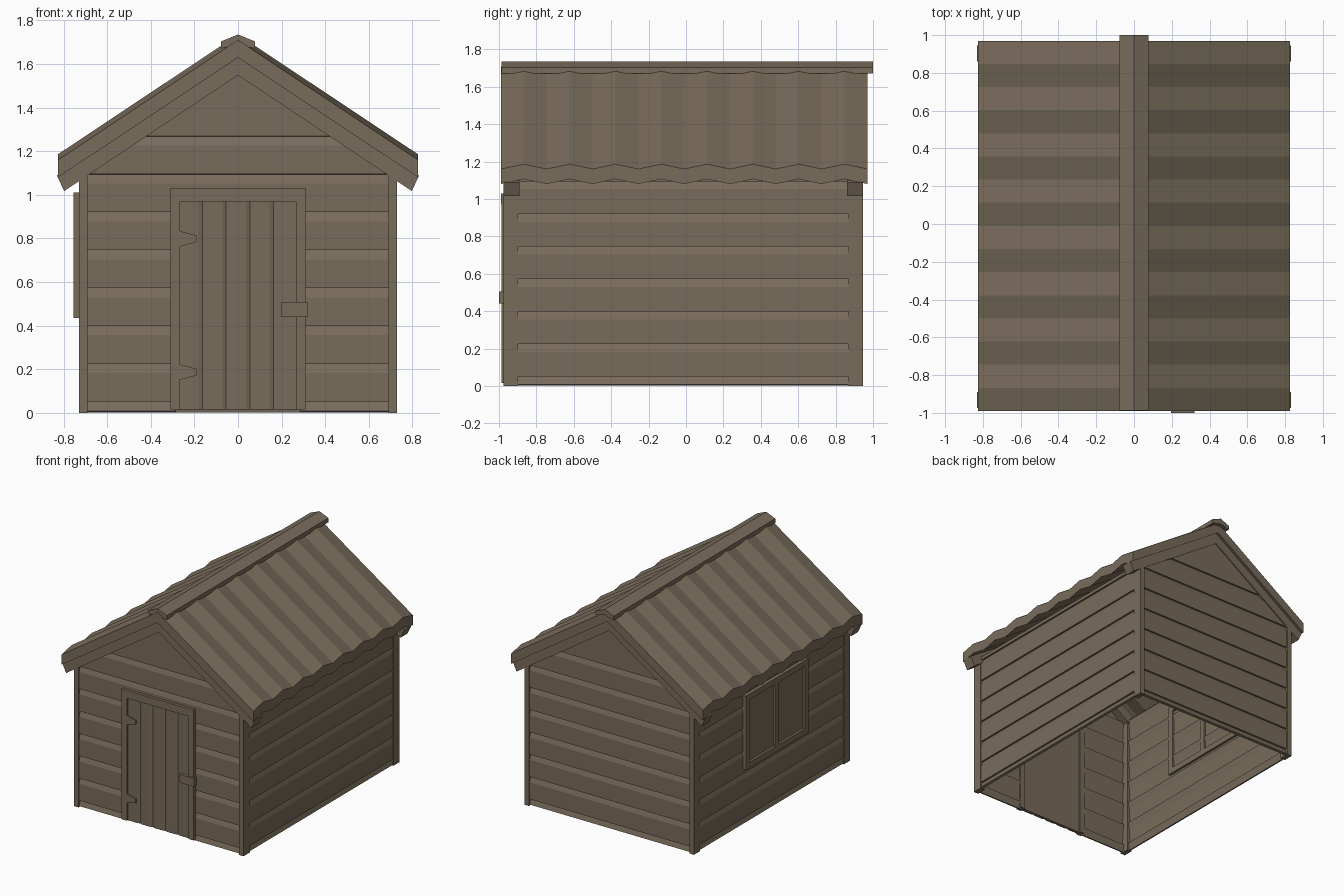
import bpy, bmesh
from math import pi
from mathutils import Matrix, Vector

if "Cube" in bpy.data.objects:
    bpy.data.objects.remove(bpy.data.objects["Cube"])

wood = bpy.data.materials.new("weathered_wood")
wood.diffuse_color = (0.19, 0.15, 0.105, 1)
wood.use_nodes = True
wood.node_tree.nodes["Principled BSDF"].inputs["Base Color"].default_value = wood.diffuse_color
CY = -0.015          # centre of the walls along y
PITCH = 0.665        # roof slope


def finish(name, bm, fix=True):
    if fix:
        bmesh.ops.recalc_face_normals(bm, faces=bm.faces)
    me = bpy.data.meshes.new(name)
    bm.to_mesh(me)
    bm.free()
    ob = bpy.data.objects.new(name, me)
    bpy.context.collection.objects.link(ob)
    me.materials.append(wood)
    return ob


def loft(name, rings):
    """Closed skin through a list of equal-length point rings."""
    bm = bmesh.new()
    vs = [[bm.verts.new(p) for p in r] for r in rings]
    n = len(vs[0])
    for a, b in zip(vs, vs[1:]):
        for i in range(n):
            bm.faces.new((a[i], a[(i + 1) % n], b[(i + 1) % n], b[i]))
    bm.faces.new(vs[0])
    bm.faces.new(vs[-1])
    return finish(name, bm)


def prism_y(name, pts, y0, y1):
    return loft(name, [[(x, y, z) for x, z in pts] for y in (y0, y1)])


def box(name, x0, x1, y0, y1, z0, z1):
    return prism_y(name, [(x0, z0), (x1, z0), (x1, z1), (x0, z1)], y0, y1)


def mirrored(half):
    """Mirror a half profile that starts and ends on x = 0."""
    return half + [(-x, z) for x, z in half[-2:0:-1]]


def siding(name, angle, dist, left, right, z0, z1):
    """Shiplap board sheet; left/right are functions of height."""
    prof = [(0, z0)]
    for k in range(8):
        top = 0.05 + 0.174 * k
        prof += [p for p in ((0, top - 0.042), (0.014, top), (0, top + 0.0005))
                 if z0 < p[1] < z1]
    prof.append((0, z1))
    bm = bmesh.new()
    rows = [[bm.verts.new((f(z), -dist + o, z)) for f in (left, right)]
            for o, z in prof]
    for a, b in zip(rows, rows[1:]):
        bm.faces.new((a[0], a[1], b[1], b[0]))
    bm.transform(Matrix.Translation((0, CY, 0)) @ Matrix.Rotation(angle, 4, 'Z'))
    ob = finish(name, bm, fix=False)
    m = ob.modifiers.new("thickness", 'SOLIDIFY')
    m.thickness = 0.018
    m.offset = -1
    return ob


def const(v):
    return lambda z: v


def gable(z):
    return min(0.715, (1.655 - z) / PITCH)


# Walls
siding("right_wall", pi / 2, 0.727, const(-0.94), const(0.94), 0.008, 1.12)
siding("left_wall", -pi / 2, 0.727, const(-0.94), const(0.94), 0.008, 1.12)
siding("back_wall", pi, 0.952, const(-0.715), const(0.715), 0.008, 1.17)
siding("back_gable", pi, 0.952, lambda z: -gable(z), gable, 1.17, 1.65)
siding("front_wall_left", 0, 0.952, const(-0.715), const(-0.285), 0.008, 1.0)
siding("front_wall_right", 0, 0.952, const(0.285), const(0.715), 0.008, 1.0)
siding("front_wall_top", 0, 0.952, const(-0.715), const(0.715), 1.0, 1.17)
siding("front_gable", 0, 0.952, lambda z: -gable(z), gable, 1.17, 1.65)

# Corner posts
for side, s in (("right", 1), ("left", -1)):
    for end, y0 in (("front", -0.975), ("back", 0.868)):
        box(f"{end}_{side}_corner_post", *sorted((s * 0.69, s * 0.73)),
            y0, y0 + 0.077, 0, 1.12)

# Gable rafters
rafter = mirrored([(0, 1.64), (0.83, 1.088), (0.797, 1.017), (0, 1.548)])
prism_y("front_rafter", rafter, -0.975, -0.89)
prism_y("back_rafter", rafter, 0.86, 0.945)

# Corrugated roof
rings = []
for i in range(17):
    w = 0.026 * (i % 2)
    y = -0.99 + 1.96 * i / 16
    half = [(0, 1.16 + 0.825 * PITCH), (0.825, 1.16), (0.825, 1.08),
            (0, 1.08 + 0.825 * PITCH)]
    rings.append([(x, y, z + w) for x, z in mirrored(half)])
loft("corrugated_roof", rings)

# Ridge cap
prism_y("ridge_cap", mirrored([(0, 1.735), (0.078, 1.703), (0.078, 1.67), (0, 1.69)]),
        -0.987, 1.0)

# Door with grooved planks
front = [(-0.27, -0.976)]
for k in range(1, 5):
    x = -0.27 + 0.108 * k
    front += [(x - 0.018, -0.976), (x, -0.969), (x + 0.018, -0.976)]
front += [(0.27, -0.976), (0.27, -0.95), (-0.27, -0.95)]
loft("door", [[(x, y, z) for x, y in front] for z in (0.015, 0.975)])

# Door frame
box("door_jamb_left", -0.31, -0.265, -0.987, -0.94, 0.015, 0.97)
box("door_jamb_right", 0.265, 0.31, -0.987, -0.94, 0.015, 0.97)
box("door_header", -0.31, 0.31, -0.99, -0.94, 0.97, 1.03)

# Hinges and latch
for label, z in (("upper", 0.798), ("lower", 0.187)):
    prism_y(f"{label}_hinge", [(-0.265, z - 0.035), (-0.19, z - 0.015),
                               (-0.19, z + 0.015), (-0.265, z + 0.035)], -0.987, -0.97)
box("door_latch", 0.197, 0.32, -1.0, -0.97, 0.44, 0.505)

# Window on the left wall
WY0, WY1, WZ0, WZ1, B = -0.43, 0.34, 0.435, 1.01, 0.045
mid = (WY0 + WY1) / 2
for label, z in (("bottom", WZ0), ("top", WZ1 - B)):
    box(f"window_{label}_rail", -0.755, -0.695, WY0, WY1, z, z + B)
for label, y in (("front", WY0), ("back", WY1 - B), ("middle", mid - B / 2)):
    box(f"window_{label}_stile", -0.755, -0.695, y, y + B, WZ0 + B, WZ1 - B)
box("window_panes", -0.736, -0.712, WY0 + B, WY1 - B, WZ0 + B, WZ1 - B)
